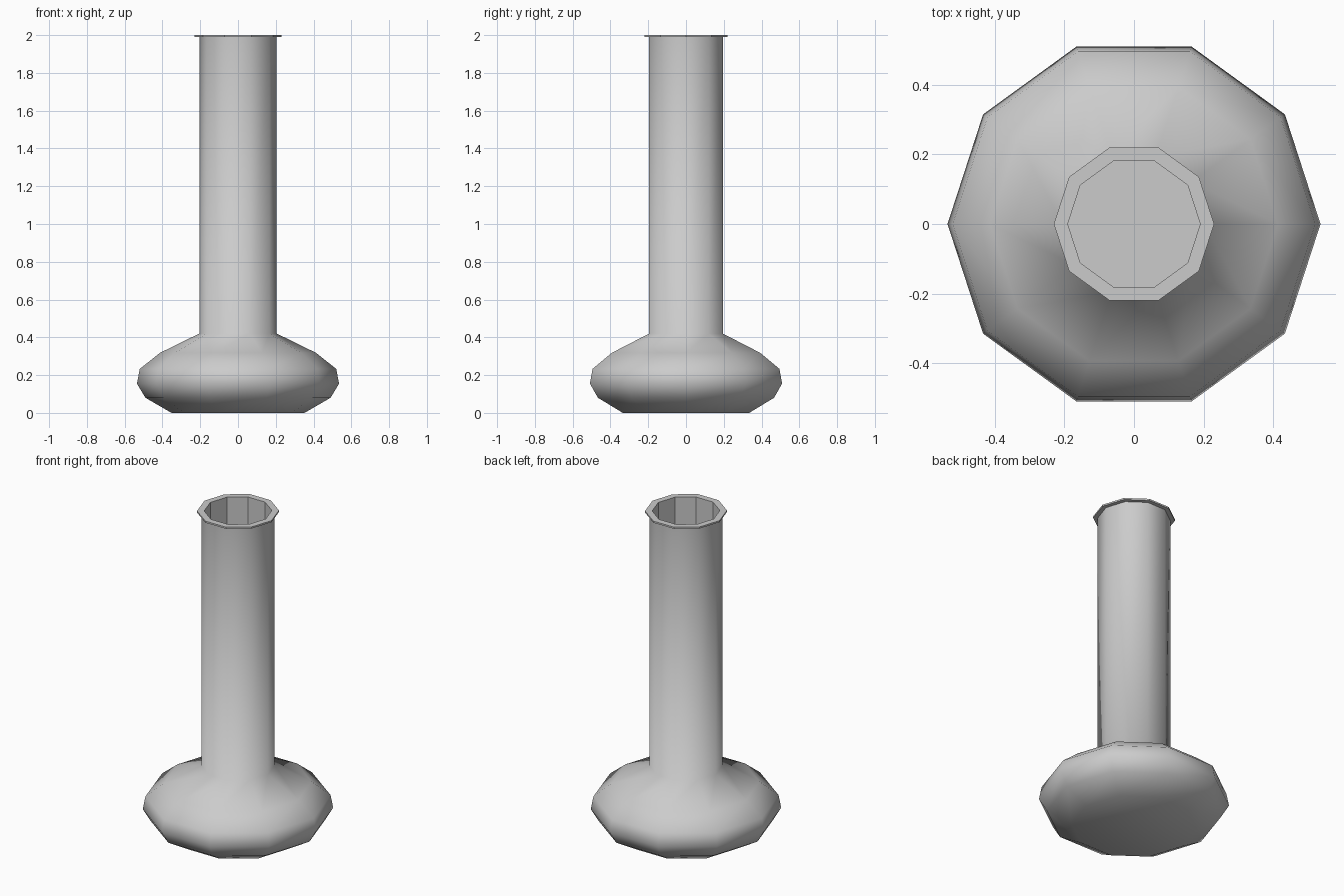
import bpy
import bmesh
from math import cos, sin, pi

SIDES = 10

cube = bpy.data.objects.get("Cube")
if cube:
    bpy.data.objects.remove(cube)

grey = bpy.data.materials.new("plain_grey")
grey.use_nodes = True
colour = (0.6, 0.6, 0.6, 1)
grey.diffuse_color = colour
grey.node_tree.nodes["Principled BSDF"].inputs["Base Color"].default_value = colour


def lathe(name, profile, smooth, cap_start=False, cap_end=False):
    """Turn an (r, z) profile, listed upwards on outer faces, into a ten-sided shell."""
    bm = bmesh.new()
    rings = [[bm.verts.new((r * cos(2 * pi * i / SIDES), r * sin(2 * pi * i / SIDES), z))
              for i in range(SIDES)] for r, z in profile]
    for low, high in zip(rings, rings[1:]):
        for i in range(SIDES):
            j = (i + 1) % SIDES
            bm.faces.new((low[i], low[j], high[j], high[i]))
    if cap_start:
        bm.faces.new(rings[0][::-1])
    if cap_end:
        bm.faces.new(rings[-1])
    for face in bm.faces:
        face.smooth = smooth
    mesh = bpy.data.meshes.new(name)
    bm.to_mesh(mesh)
    bm.free()
    mesh.materials.append(grey)
    obj = bpy.data.objects.new(name, mesh)
    bpy.context.collection.objects.link(obj)
    return obj


# Squat bulb and long neck, one smooth skin
lathe("vase_body", [(0.352, 0), (0.49, 0.08), (0.535, 0.155), (0.52, 0.233),
                    (0.413, 0.318), (0.205, 0.42), (0.205, 1.99)], True, cap_start=True)

# Thin flat lip around the mouth
lathe("rim", [(0.205, 1.99), (0.23, 1.99), (0.23, 2.0), (0.19, 2.0)], False)

# Faceted hollow with a flat floor
lathe("inner_wall", [(0.19, 2.0), (0.19, 0.05)], False, cap_end=True)
